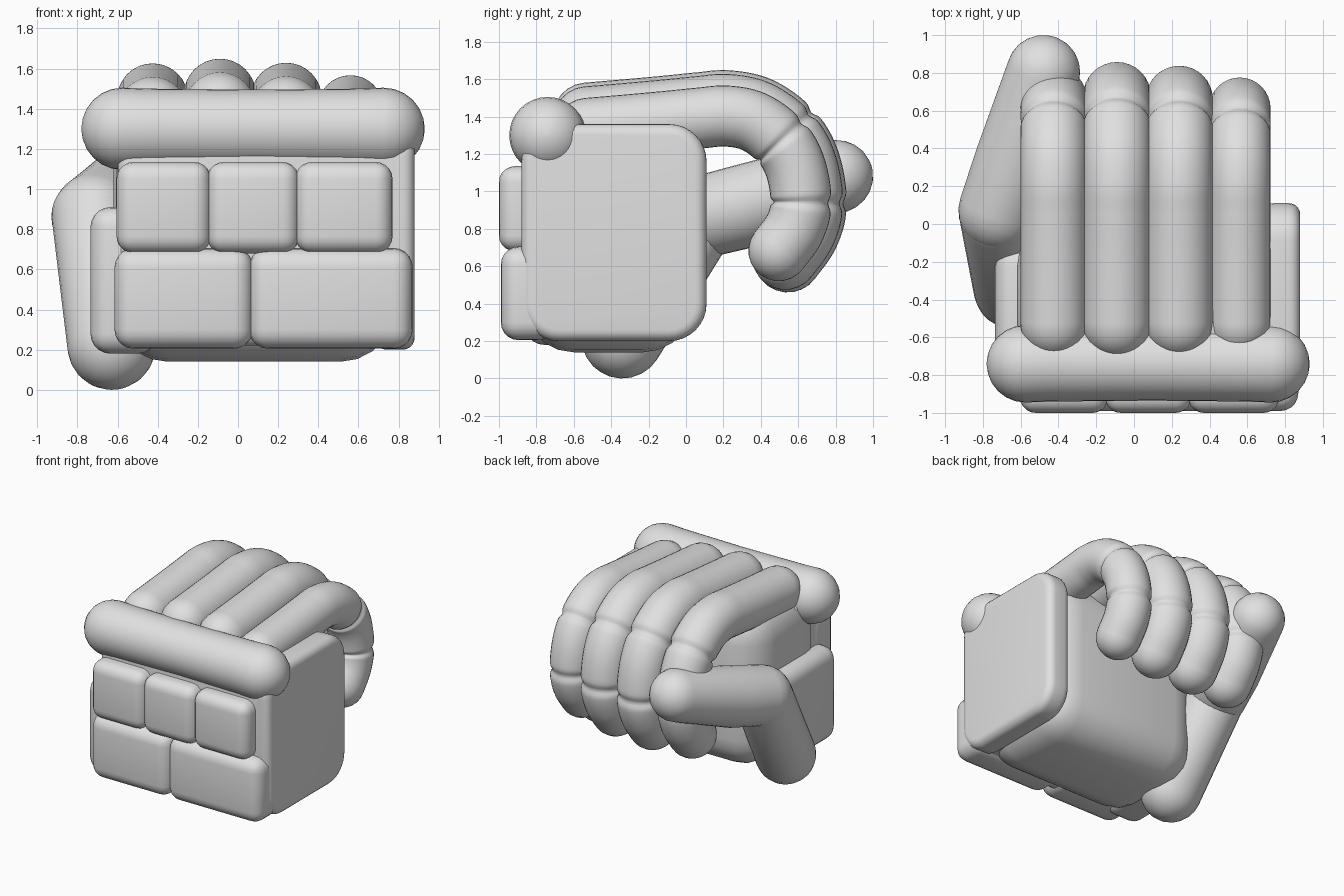
import bpy, bmesh, math
from mathutils import Vector

if "Cube" in bpy.data.objects:
    bpy.data.objects.remove(bpy.data.objects["Cube"])

grey = bpy.data.materials.new("light_grey")
grey.diffuse_color = (0.75, 0.75, 0.75, 1)
grey.use_nodes = True
grey.node_tree.nodes["Principled BSDF"].inputs["Base Color"].default_value = grey.diffuse_color


def finish(bm, name):
    bmesh.ops.recalc_face_normals(bm, faces=bm.faces[:])
    me = bpy.data.meshes.new(name)
    bm.to_mesh(me)
    bm.free()
    ob = bpy.data.objects.new(name, me)
    bpy.context.collection.objects.link(ob)
    me.materials.append(grey)
    for p in me.polygons:
        p.use_smooth = True
    return ob


def soft_box(name, lo, hi, r, corner_r=0):
    """Rounded box; corner_r first rounds the four edges running along x."""
    bm = bmesh.new()
    bmesh.ops.create_cube(bm, size=1)
    lo, hi = Vector(lo), Vector(hi)
    for v in bm.verts:
        v.co = [(lo[i] + hi[i]) / 2 + v.co[i] * (hi[i] - lo[i]) for i in range(3)]
    if corner_r:
        ed = [e for e in bm.edges if abs(e.verts[0].co.x - e.verts[1].co.x) > 0.01]
        bmesh.ops.bevel(bm, geom=ed, offset=corner_r, segments=8, profile=0.5, affect='EDGES')
        ed = [e for e in bm.edges if abs(e.verts[0].co.x - e.verts[1].co.x) < 0.001]
    else:
        ed = bm.edges[:]
    bmesh.ops.bevel(bm, geom=ed, offset=r, segments=5, profile=0.5, affect='EDGES')
    return finish(bm, name)


def tube(name, pts, radii, sides=32):
    """Round tube along a path, closed by half-sphere ends."""
    pts = [Vector(p) for p in pts]
    n = len(pts)
    tang = [(pts[min(i + 1, n - 1)] - pts[max(i - 1, 0)]).normalized() for i in range(n)]
    caps = [math.radians(a) for a in (88, 75, 60, 45, 30, 15)]
    rings = [(pts[0] - tang[0] * radii[0] * math.sin(a), tang[0], radii[0] * math.cos(a)) for a in caps]
    rings += list(zip(pts, tang, radii))
    rings += [(pts[-1] + tang[-1] * radii[-1] * math.sin(a), tang[-1], radii[-1] * math.cos(a))
              for a in reversed(caps)]
    bm = bmesh.new()
    ref = Vector((0, 0, 1)) if abs(tang[0].x) > 0.9 else Vector((1, 0, 0))
    loops = []
    for c, t, r in rings:
        u = (ref - t * ref.dot(t)).normalized()
        w = t.cross(u)
        loops.append([bm.verts.new(c + r * (u * math.cos(k * math.tau / sides) + w * math.sin(k * math.tau / sides)))
                      for k in range(sides)])
    for a, b in zip(loops, loops[1:]):
        for k in range(sides):
            j = (k + 1) % sides
            bm.faces.new((a[k], a[j], b[j], b[k]))
    bm.faces.new(loops[0])
    bm.faces.new(loops[-1])
    return finish(bm, name)


def spline(p, steps=14):
    q = [p[0] * 2 - p[1]] + p + [p[-1] * 2 - p[-2]]
    out = []
    for i in range(1, len(q) - 2):
        a, b, c, d = q[i - 1:i + 3]
        for s in range(steps):
            t = s / steps
            out.append(0.5 * (2 * b + (c - a) * t + (2 * a - 5 * b + 4 * c - d) * t * t
                              + (3 * b - a - 3 * c + d) * t ** 3))
    return out + [p[-1]]


# palm body, front panel behind the pads, outer side plate and inner side block
soft_box("palm_body", (-0.62, -0.87, 0.14), (0.78, 0.04, 1.42), 0.27)
soft_box("front_panel", (-0.6, -0.88, 0.22), (0.84, -0.5, 1.32), 0.06)
soft_box("outer_side_plate", (0.68, -0.88, 0.2), (0.88, 0.11, 1.36), 0.06, 0.2)
soft_box("inner_side_block", (-0.735, -0.86, 0.18), (-0.4, -0.12, 0.91), 0.1)

# front pads: three above, two below
for i, (a, b) in enumerate(((-0.605, -0.135), (-0.155, 0.305), (0.285, 0.77))):
    soft_box(f"upper_pad_{i + 1}", (a, -1.0, 0.68), (b, -0.7, 1.135), 0.085)
for i, (a, b) in enumerate(((-0.615, 0.075), (0.055, 0.87))):
    soft_box(f"lower_pad_{i + 1}", (a, -0.99, 0.205), (b, -0.7, 0.705), 0.095)

# knuckle bar with slightly fuller ends
tube("knuckle_bar", [(x, -0.74, 1.3) for x in (-0.575, -0.45, 0.1, 0.6, 0.725)],
     (0.205, 0.2, 0.195, 0.2, 0.205))

# four curled fingers with pinched joints
path = ((-0.53, 1.342), (-0.32, 1.36), (-0.11, 1.379), (0.07, 1.397), (0.22, 1.408), (0.37, 1.375),
        (0.51, 1.27), (0.59, 1.13), (0.62, 0.94), (0.585, 0.8), (0.5, 0.68))
for name, x, grow, r in (("index", -0.425, 0.04, 0.177), ("middle", -0.09, 0.06, 0.18),
                         ("ring", 0.24, 0.042, 0.178), ("little", 0.56, -0.005, 0.163)):
    pts = []
    for y, z in path:
        out = Vector((0, max(y - 0.2, 0), z - 0.95)).normalized()
        pts.append(Vector((x, y, z)) + out * grow)
    line = spline(pts)
    radii = []
    for p in line:
        d = min((p - pts[6]).length, (p - pts[8]).length)
        radii.append(r * (1 - 0.11 * math.exp(-(d / 0.022) ** 2)))
    tube(name + "_finger", line, radii)

# thumb: base segment rising to the joint, then the tip segment reaching back
tube("thumb_base", [(-0.63, -0.34, 0.22), (-0.71, 0.05, 0.84)], (0.22, 0.215))
tube("thumb_tip", [(-0.71, 0.07, 0.86), (-0.62, 0.33, 0.925), (-0.48, 0.805, 1.08)], (0.22, 0.225, 0.195))
